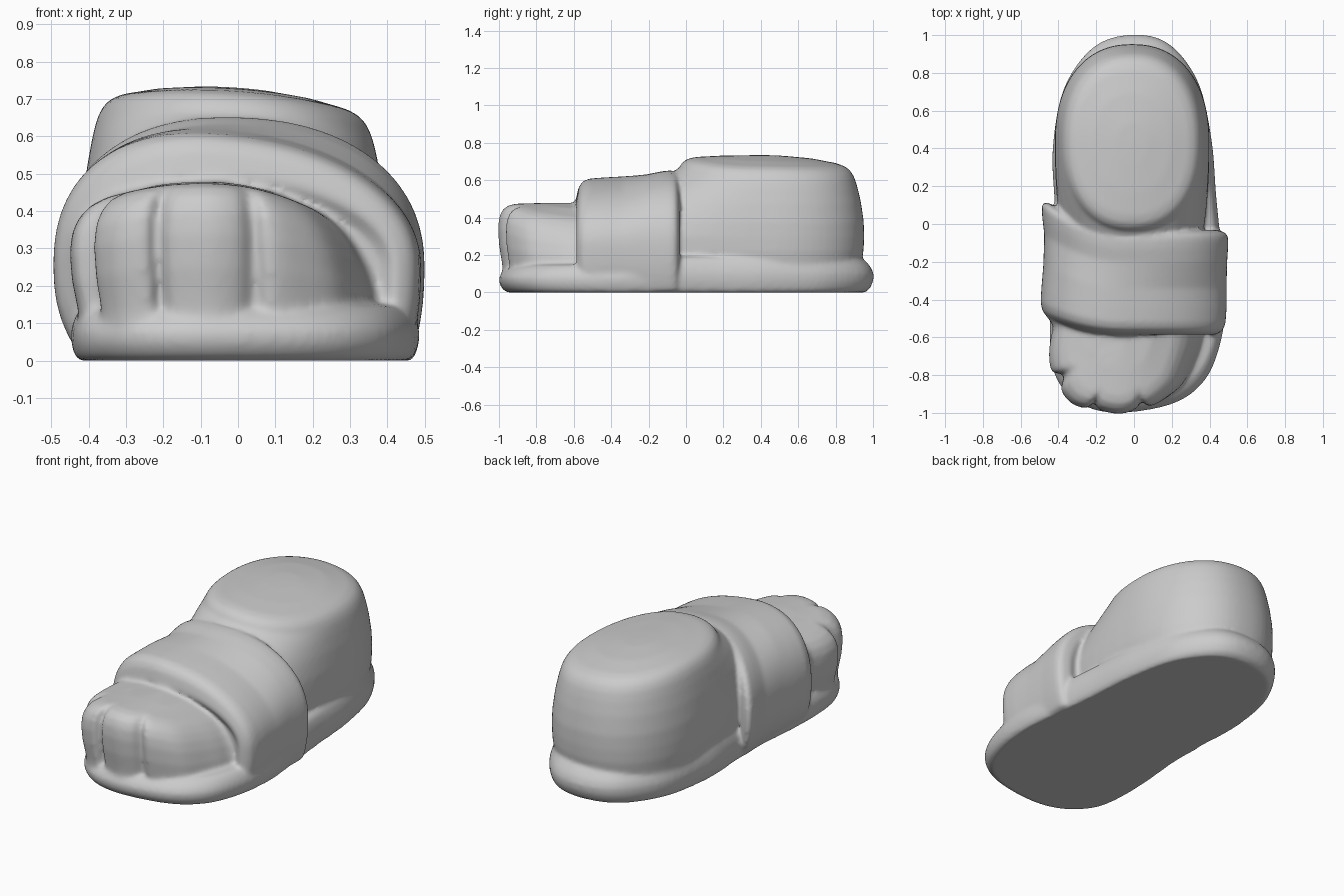
import bpy, bmesh
from math import sin, cos, pi
from mathutils import Vector

if "Cube" in bpy.data.objects:
    bpy.data.objects.remove(bpy.data.objects["Cube"])

grey = bpy.data.materials.new("clay grey")
grey.use_nodes = True
grey.diffuse_color = (0.6, 0.6, 0.6, 1)
grey.node_tree.nodes["Principled BSDF"].inputs["Base Color"].default_value = (0.6, 0.6, 0.6, 1)


def skin(name, rings):
    """Bridge closed rings of equal length and cap both ends."""
    bm = bmesh.new()
    loops = [[bm.verts.new(p) for p in ring] for ring in rings]
    n = len(loops[0])
    for a, b in zip(loops, loops[1:]):
        for i in range(n):
            j = (i + 1) % n
            bm.faces.new((a[i], a[j], b[j], b[i]))
    bm.faces.new(loops[0])
    bm.faces.new(loops[-1])
    bmesh.ops.recalc_face_normals(bm, faces=bm.faces)
    mesh = bpy.data.meshes.new(name)
    bm.to_mesh(mesh)
    bm.free()
    mesh.materials.append(grey)
    obj = bpy.data.objects.new(name, mesh)
    bpy.context.collection.objects.link(obj)
    return obj


def spline(points, steps=6):
    """Smooth closed curve through the points."""
    pts = [Vector(p) for p in points]
    n = len(pts)
    out = []
    for i in range(n):
        a, b, c, d = (pts[(i + k) % n] for k in (-1, 0, 1, 2))
        for s in range(steps):
            t = s / steps
            out.append(0.5 * (2 * b + (c - a) * t + (2 * a - 5 * b + 4 * c - d) * t**2
                              + (3 * b - a - 3 * c + d) * t**3))
    return out


def power(v, e):
    return abs(v) ** e * (1 if v >= 0 else -1)


def oval(n, exponent):
    """Unit superellipse."""
    e = 2 / exponent
    angles = [2 * pi * i / n for i in range(n)]
    return [Vector((power(cos(a), e), power(sin(a), e))) for a in angles]


def stack(name, outline, centre, levels, warp):
    """Stack scaled copies of a plan outline, then bend each point."""
    c = Vector(centre)
    return skin(name, [[warp(*(c + (p - c) * s), z) for p in outline] for z, s in levels])


# Sole with a rounded rim, thinner under the toes and waisted at the arch
outline = spline([(0, 1.003), (.19, .95), (.34, .75), (.41, .45), (.435, .15), (.46, -.1),
                  (.485, -.35), (.465, -.6), (.38, -.82), (.21, -.95), (-.08, -1),
                  (-.28, -.955), (-.41, -.82), (-.445, -.62), (-.44, -.4), (-.42, -.15),
                  (-.42, .1), (-.43, .4), (-.37, .72), (-.21, .94)])
sole = stack("sole", outline, (0, 0),
             [(0, .955), (.02, .98), (.06, .998), (.1, 1), (.135, .985), (.165, .96),
              (.185, .93), (.195, .85)],
             lambda x, y, z: (x, y, z * (1 if y > 0 else max(.78, 1 + .6 * y))))


# Heel and instep, flat on top, spreading forward under the strap
def heel_warp(x, y, z):
    if y < .43:
        y = .43 + (y - .43) * (1 + min(1, max(0, 2 - z / .33)))
    drop = (.07 * x + .3 * x * x + .2 * max(0, y - .4) ** 2) * z / .7
    return x, y, z - drop


outline = [Vector((.407 * p.x - .01, .43 + .52 * p.y)) for p in oval(72, 2.25)]
heel = stack("heel", outline, (-.01, .43),
             [(.08, .97), (.18, .98), (.25, 1), (.33, 1.005), (.42, 1), (.53, .97),
              (.61, .935), (.66, .905), (.69, .87), (.71, .82), (.72, .74), (.727, .5),
              (.73, .2), (.73, .01)],
             heel_warp)

# Toes, one mass with notches between them, sloping outward to the sole
outline = spline([(-.43, -.55), (-.45, -.68), (-.435, -.78), (-.375, -.8), (-.385, -.88),
                  (-.33, -.95), (-.25, -.975), (-.215, -.94), (-.18, -.985), (-.08, -1.005),
                  (0, -.985), (.045, -.943), (.085, -.965), (.16, -.93), (.25, -.85),
                  (.31, -.72), (.345, -.6), (.345, -.45), (-.4, -.45)])
toes = stack("toes", outline, (-.05, -.62),
             [(.05, .93), (.14, .94), (.18, .955), (.25, .985), (.34, 1), (.4, .985),
              (.44, .94), (.465, .86), (.474, .75), (.478, .4), (.48, .01)],
             lambda x, y, z: (x + .9 * max(0, x) * (.3 - z), y,
                              z * (1 - 1.25 * (x + .1) ** 2)))


# Broad strap over the middle: arched sections with raised lips at both ends
def strap_ring(y, left, right, top):
    mid, half, base = (left + right) / 2, (right - left) / 2, .25
    lean = .12 if y < -.3 else .03
    ring = []
    for p in oval(80, 2.25):
        x = mid + half * p.x
        below = .55 if p.x > 0 else .4
        z = base + p.y * (top - base if p.y > 0 else below)
        z -= lean * x * max(0, z - .2) / .4
        ring.append((x, y + (.95 + .8 * y) * max(0, -x - .05) ** 2, max(.004, z)))
    return ring


sections = [(-.56, -.38, .38, .44), (-.59, -.42, .42, .49), (-.575, -.46, .455, .555),
            (-.555, -.485, .475, .585), (-.52, -.495, .485, .6), (-.45, -.49, .49, .606),
            (-.34, -.48, .49, .613), (-.2, -.475, .493, .632), (-.13, -.485, .498, .647),
            (-.08, -.49, .5, .652), (-.055, -.48, .493, .645), (-.04, -.46, .472, .62),
            (-.03, -.42, .43, .58), (-.04, -.38, .39, .52)]
strap = skin("strap", [strap_ring(*s) for s in sections])

# Fuse the parts into one softly creased clay skin
bpy.ops.object.select_all(action="DESELECT")
for part in (sole, heel, toes, strap):
    part.select_set(True)
bpy.context.view_layer.objects.active = sole
bpy.ops.object.join()
sole.name = "sandalled_foot"
fuse = sole.modifiers.new("fuse", "REMESH")
fuse.mode = "VOXEL"
fuse.voxel_size = .011
fuse.use_smooth_shade = True
soften = sole.modifiers.new("soften", "SMOOTH")
soften.factor = .5
soften.iterations = 10
